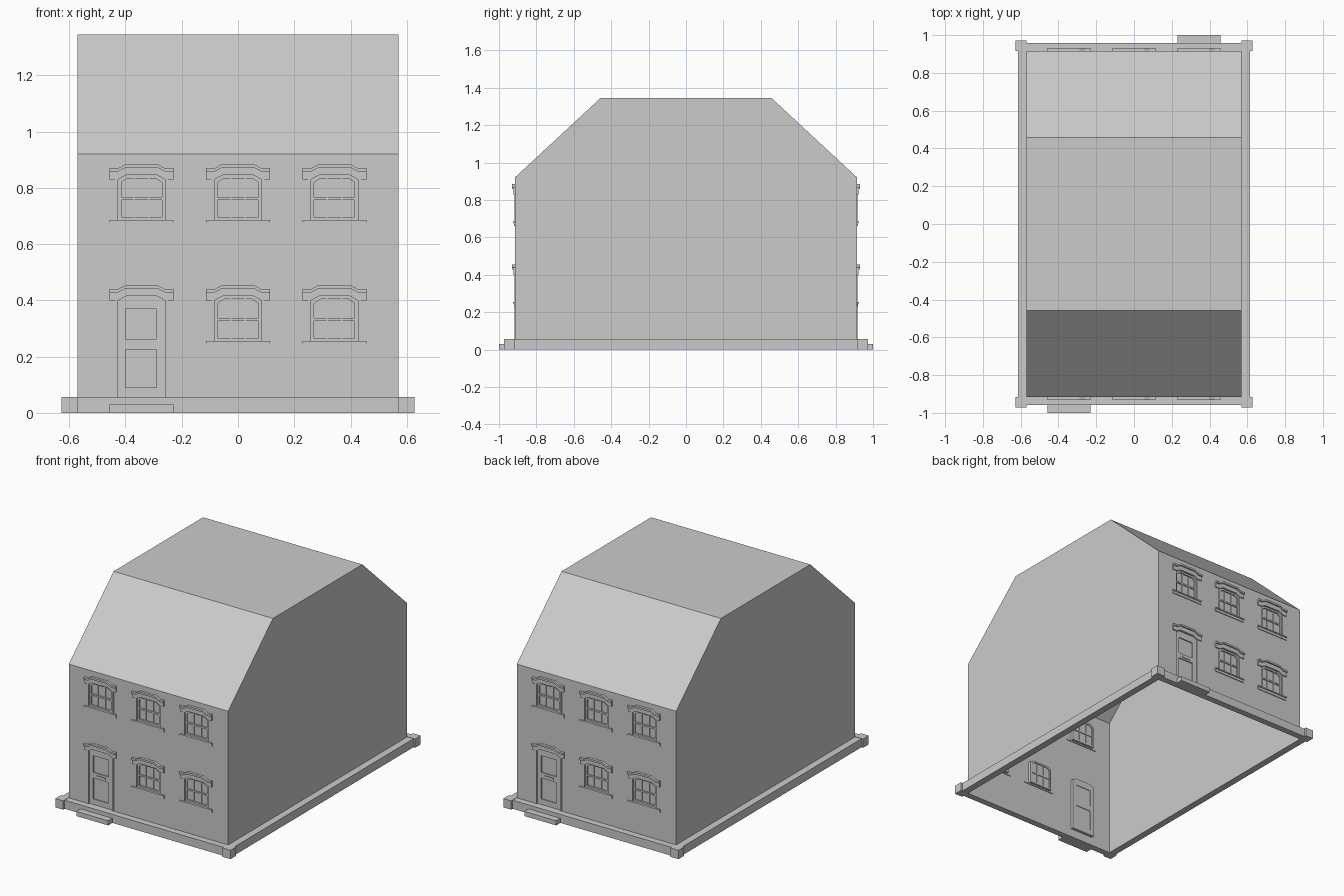
import bpy, bmesh
from mathutils import Vector

if "Cube" in bpy.data.objects:
    bpy.data.objects.remove(bpy.data.objects["Cube"])

W, D = 0.57, 0.915            # half width and half depth of the house
EAVE, TOP, RIDGE = 0.92, 1.345, 0.457
BAYS = (-0.343, 0.0, 0.343)
UP, LOW = 0.0, -0.43          # vertical offsets of the two floors
RECESS = 0.014


def finish(name, bm):
    bmesh.ops.recalc_face_normals(bm, faces=bm.faces[:])
    me = bpy.data.meshes.new(name)
    bm.to_mesh(me)
    bm.free()
    ob = bpy.data.objects.new(name, me)
    bpy.context.collection.objects.link(ob)
    return ob


def loop(bm, pts, y, s):
    vs = [bm.verts.new((s * x, s * y, z)) for x, z in pts]
    return [bm.edges.new((vs[i], vs[i - 1])) for i in range(len(vs))]


def prism(bm, outer, y0, y1, s, holes=()):
    """Flat xz outline (with holes) extruded from y0 to y1; s=-1 turns it to the back."""
    edges = loop(bm, outer, y0, s)
    for h in holes:
        edges += loop(bm, h, y0, s)
    res = bmesh.ops.triangle_fill(bm, edges=edges, use_beauty=True, normal=(0, -s, 0))
    faces = [f for f in res['geom'] if isinstance(f, bmesh.types.BMFace)]
    ext = bmesh.ops.extrude_face_region(bm, geom=faces, use_keep_orig=True)
    vs = [v for v in ext['geom'] if isinstance(v, bmesh.types.BMVert)]
    bmesh.ops.translate(bm, verts=vs, vec=(0, s * (y1 - y0), 0))


def rect(x0, x1, z0, z1):
    return [(x0, z0), (x1, z0), (x1, z1), (x0, z1)]


def opening(cx, z0, dz, inset=0.0):
    """Opening outline with a chamfered flat arch."""
    a, b = 0.083 - inset, 0.055 - inset * 0.5
    return [(cx - a, z0 + inset), (cx + a, z0 + inset), (cx + a, 0.83 + dz - inset),
            (cx + b, 0.845 + dz - inset), (cx - b, 0.845 + dz - inset), (cx - a, 0.83 + dz - inset)]


def arch_band(cx, low, high):
    """Band following the arch between two heights."""
    xs = ((-0.114, 0), (-0.083, 0), (-0.055, 0.015), (0.055, 0.015), (0.083, 0), (0.114, 0))
    return ([(cx + x, low + r) for x, r in xs] + [(cx + x, high + r) for x, r in reversed(xs)])


def box(bm, x0, x1, y0, y1, z0, z1):
    vs = bmesh.ops.create_cube(bm, size=1)['verts']
    for v in vs:
        v.co = Vector(((x0 + x1) / 2 + v.co.x * (x1 - x0),
                       (y0 + y1) / 2 + v.co.y * (y1 - y0),
                       (z0 + z1) / 2 + v.co.z * (z1 - z0)))


# (centre x, bottom z, floor offset, is door)
BAY_LIST = [(x, 0.685 + dz if not (dz == LOW and x == BAYS[0]) else 0.055, dz,
             dz == LOW and x == BAYS[0]) for dz in (UP, LOW) for x in BAYS]

# House shell: gables, roof planes, facades with recessed bays, open underneath
bm = bmesh.new()
profile = [(-D, 0), (-D, EAVE), (-RIDGE, TOP), (RIDGE, TOP), (D, EAVE), (D, 0)]
ends = [[bm.verts.new((x, y, z)) for y, z in profile] for x in (-W, W)]
for e in ends:
    bm.faces.new(e)
for i in (1, 2, 3):
    bm.faces.new((ends[0][i], ends[0][i + 1], ends[1][i + 1], ends[1][i]))
for s in (1, -1):
    edges = loop(bm, rect(-W, W, 0, EAVE), -D, s)
    holes = [loop(bm, opening(cx, z0, dz), -D, s) for cx, z0, dz, _ in BAY_LIST]
    bmesh.ops.triangle_fill(bm, edges=edges + sum(holes, []), use_beauty=True, normal=(0, -s, 0))
    for h in holes:
        ext = bmesh.ops.extrude_edge_only(bm, edges=h)['geom']
        bmesh.ops.translate(bm, verts=[g for g in ext if isinstance(g, bmesh.types.BMVert)],
                            vec=(0, s * RECESS, 0))
        bmesh.ops.contextual_create(bm, geom=[g for g in ext if isinstance(g, bmesh.types.BMEdge)])
bmesh.ops.remove_doubles(bm, verts=bm.verts[:], dist=1e-5)
finish("house_shell", bm)

# Facade fittings, front and turned copy at the back
for s, side in ((1, "front"), (-1, "back")):
    frames, hoods, sills, door = (bmesh.new() for _ in range(4))
    for cx, z0, dz, is_door in BAY_LIST:
        # hood moulding: lower band and projecting cap
        prism(hoods, arch_band(cx, 0.83 + dz, 0.858 + dz), -D - 0.007, -D, s)
        prism(hoods, arch_band(cx, 0.858 + dz, 0.870 + dz), -D - 0.016, -D, s)
        # slim jambs beside the opening
        for k in (-1, 1):
            x0, x1 = sorted((cx + k * 0.083, cx + k * 0.095))
            prism(hoods, rect(x0, x1, z0, 0.83 + dz), -D - 0.002, -D, s)
        if is_door:
            # door leaf with two sunken panels and a letter plate
            prism(door, opening(cx, z0, dz), -D + 0.007, -D + 0.018, s,
                  [rect(cx - 0.057, cx + 0.053, 0.09, 0.225),
                   rect(cx - 0.057, cx + 0.053, 0.262, 0.37)])
            prism(door, rect(cx - 0.03, cx + 0.03, 0.237, 0.249), -D + 0.003, -D + 0.008, s)
        else:
            # sash frame, meeting rail and glazing bars
            prism(frames, opening(cx, z0, dz), -D + 0.005, -D + 0.02, s,
                  [opening(cx, z0, dz, 0.011)])
            zm = z0 + 0.077
            prism(frames, rect(cx - 0.074, cx + 0.074, zm - 0.005, zm + 0.005),
                  -D + 0.007, -D + 0.019, s)
            for x in (cx - 0.026, cx + 0.026):
                prism(frames, rect(x - 0.003, x + 0.003, z0 + 0.008, 0.837 + dz),
                      -D + 0.009, -D + 0.018, s)
            # sill slab on a shallow apron
            prism(sills, rect(cx - 0.114, cx + 0.114, z0 - 0.008, z0), -D - 0.010, -D + 0.005, s)
            prism(sills, rect(cx - 0.114, cx + 0.114, z0 - 0.024, z0 - 0.008), -D - 0.005, -D, s)
    finish(side + "_window_frames", frames)
    finish(side + "_hood_mouldings", hoods)
    finish(side + "_window_sills", sills)
    finish(side + "_door", door)
    # doorstep
    step = bmesh.new()
    prism(step, rect(BAYS[0] - 0.114, BAYS[0] + 0.114, 0, 0.03), -1.0, -0.955, s)
    finish(side + "_doorstep", step)

# Plinth band and corner blocks
plinth, blocks = bmesh.new(), bmesh.new()
for s in (-1, 1):
    box(plinth, *sorted((s * W, s * 0.615)), -D, D, 0, 0.055)
    box(plinth, -W, W, *sorted((s * D, s * 0.957)), 0, 0.055)
    for t in (-1, 1):
        box(blocks, *sorted((s * W, s * 0.627)), *sorted((t * D, t * 0.972)), 0, 0.057)
finish("plinth", plinth)
finish("corner_blocks", blocks)
